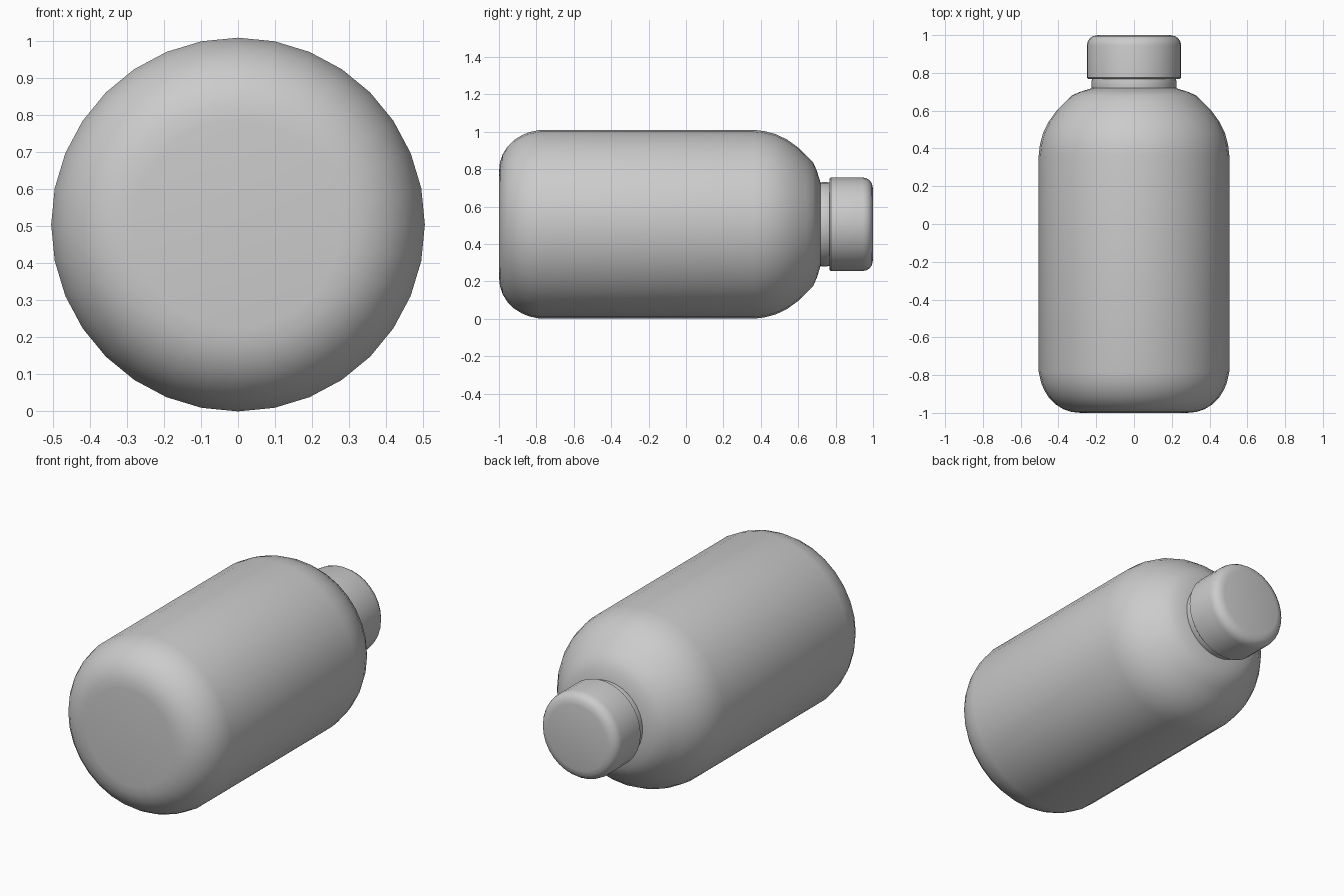
import bpy, bmesh
from math import cos, sin, pi, radians

cube = bpy.data.objects.get("Cube")
if cube:
    bpy.data.objects.remove(cube)

AXIS_Z = 0.505
SIDES = 32

grey = bpy.data.materials.new("plain_grey")
grey.use_nodes = True
colour = (0.6, 0.6, 0.6, 1)
grey.diffuse_color = colour
grey.node_tree.nodes["Principled BSDF"].inputs["Base Color"].default_value = colour


def lathe(name, profile):
    """Turn (y, radius) points around the lying bottle's long axis."""
    bm = bmesh.new()
    rings = [[bm.verts.new((r * sin(2 * pi * i / SIDES), y,
                            AXIS_Z + r * cos(2 * pi * i / SIDES)))
              for i in range(SIDES)] for y, r in profile]
    for a, b in zip(rings, rings[1:]):
        for i in range(SIDES):
            j = (i + 1) % SIDES
            bm.faces.new((a[i], a[j], b[j], b[i]))
    bm.faces.new(rings[0])
    bm.faces.new(rings[-1])
    bmesh.ops.recalc_face_normals(bm, faces=bm.faces)
    mesh = bpy.data.meshes.new(name)
    bm.to_mesh(mesh)
    bm.free()
    mesh.materials.append(grey)
    obj = bpy.data.objects.new(name, mesh)
    bpy.context.collection.objects.link(obj)
    bpy.ops.object.select_all(action="DESELECT")
    obj.select_set(True)
    bpy.context.view_layer.objects.active = obj
    bpy.ops.object.shade_smooth_by_angle(angle=radians(40))
    return obj


# Body: flat base, rounded lower edge, straight wall, sloping shoulder
lathe("bottle_body", [
    (-1.0, 0.28), (-0.995, 0.33), (-0.98, 0.375), (-0.955, 0.415),
    (-0.92, 0.45), (-0.88, 0.475), (-0.84, 0.492), (-0.78, 0.505),
    (0.36, 0.505), (0.42, 0.498), (0.48, 0.482), (0.54, 0.453),
    (0.60, 0.41), (0.645, 0.365), (0.68, 0.33), (0.70, 0.285), (0.72, 0.22)])

# Neck between shoulder and cap
lathe("bottle_neck", [(0.70, 0.222), (0.73, 0.225), (0.755, 0.225), (0.80, 0.215)])

# Cap with a rounded outer edge
lathe("bottle_cap", [
    (0.768, 0.22), (0.768, 0.243), (0.775, 0.25), (0.945, 0.25), (0.965, 0.246),
    (0.982, 0.235), (0.994, 0.218), (1.0, 0.19)])
